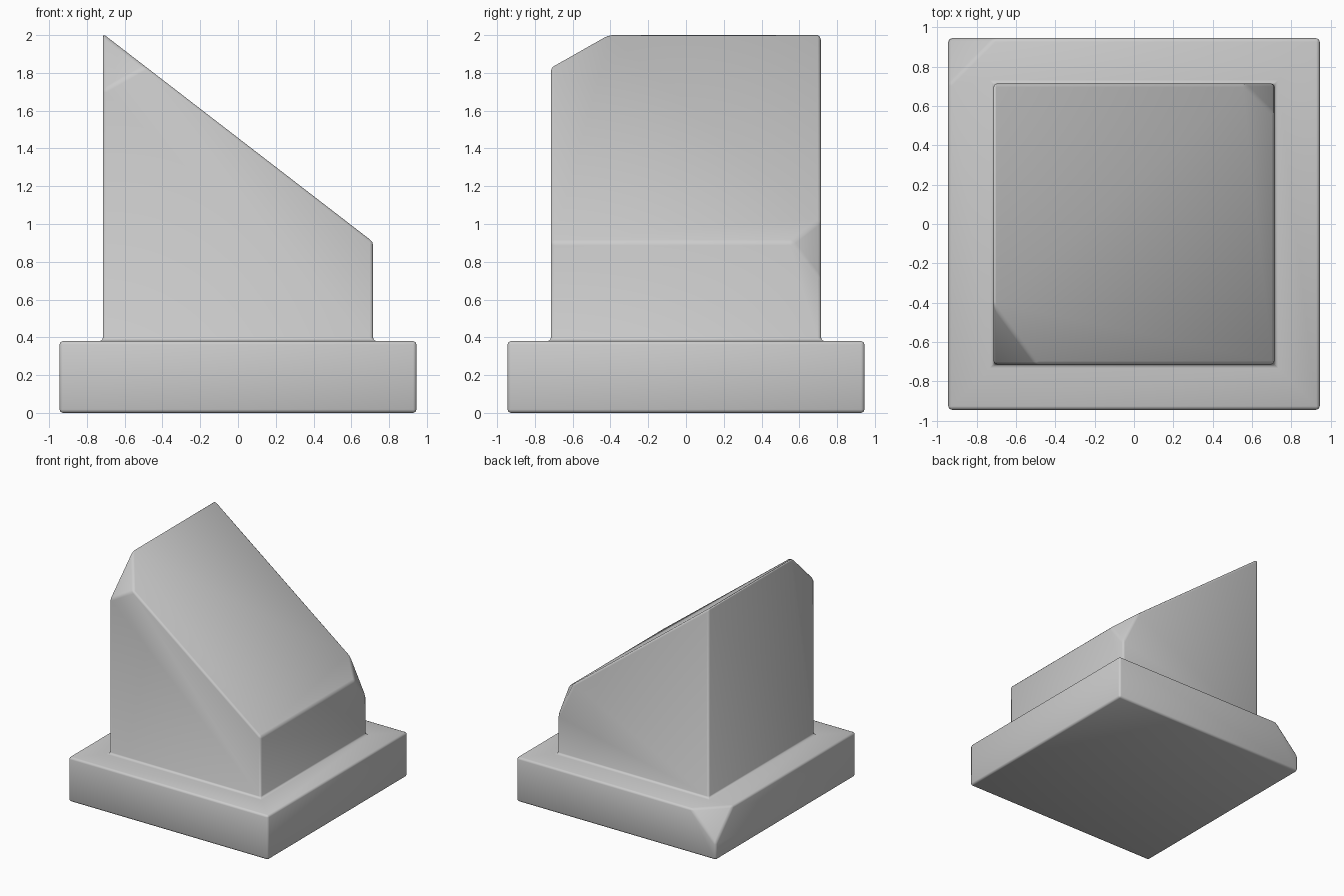
import bpy, bmesh

if "Cube" in bpy.data.objects:
    bpy.data.objects.remove(bpy.data.objects["Cube"])

B, T = 0.945, 0.715          # half widths of plinth and block
STEP, HIGH, LOW = 0.38, 2.007, 0.905

bm = bmesh.new()


def ring(half, heights):
    pts = ((-half, -half), (half, -half), (half, half), (-half, half))
    return [bm.verts.new((x, y, z)) for (x, y), z in zip(pts, heights)]


# Stacked rings: plinth foot, plinth top, block foot, sloping block top
rings = [ring(B, [0] * 4), ring(B, [STEP] * 4), ring(T, [STEP] * 4),
         ring(T, (HIGH, LOW, LOW, HIGH))]
for lo, hi in zip(rings, rings[1:]):
    for i in range(4):
        j = (i + 1) % 4
        bm.faces.new((lo[i], lo[j], hi[j], hi[i]))
bm.faces.new(rings[0][::-1])
bm.faces.new(rings[-1])


def chip(v, cuts, skip_inner=None):
    """Slice off corner v; cuts = distance along x, y, z edges."""
    if skip_inner:
        # Remove the diagonal between plinth and block so the corner has 3 edges
        e = next(e for e in v.link_edges if e.other_vert(v) is skip_inner)
        bmesh.ops.dissolve_edges(bm, edges=[e], use_verts=False)
    new = []
    for e in list(v.link_edges):
        d = e.other_vert(v).co - v.co
        axis = max(range(3), key=lambda k: abs(d[k]))
        co = v.co + d * (cuts[axis] / abs(d[axis]))
        nv = bmesh.utils.edge_split(e, v, 0.5)[1]
        nv.co = co
        new.append(nv)
    for f in list(v.link_faces):
        a, b = [n for n in new if n in f.verts]
        bmesh.utils.face_split(f, a, b)
    bmesh.ops.dissolve_verts(bm, verts=[v])


# Chipped corners
chip(rings[3][0], (0.225, 0.305, 0.30))
chip(rings[3][2], (0.155, 0.155, 0.20))
chip(rings[1][3], (0.235, 0.235, 0.24), rings[2][3])

bmesh.ops.recalc_face_normals(bm, faces=bm.faces)
mesh = bpy.data.meshes.new("chipped_block")
bm.to_mesh(mesh)
bm.free()
block = bpy.data.objects.new("chipped_block", mesh)
bpy.context.collection.objects.link(block)

# Softened edges with smooth shading
bev = block.modifiers.new("soft_edges", "BEVEL")
bev.width = 0.018
bev.segments = 2
bev.limit_method = "ANGLE"
bev.angle_limit = 0.45
for p in mesh.polygons:
    p.use_smooth = True
